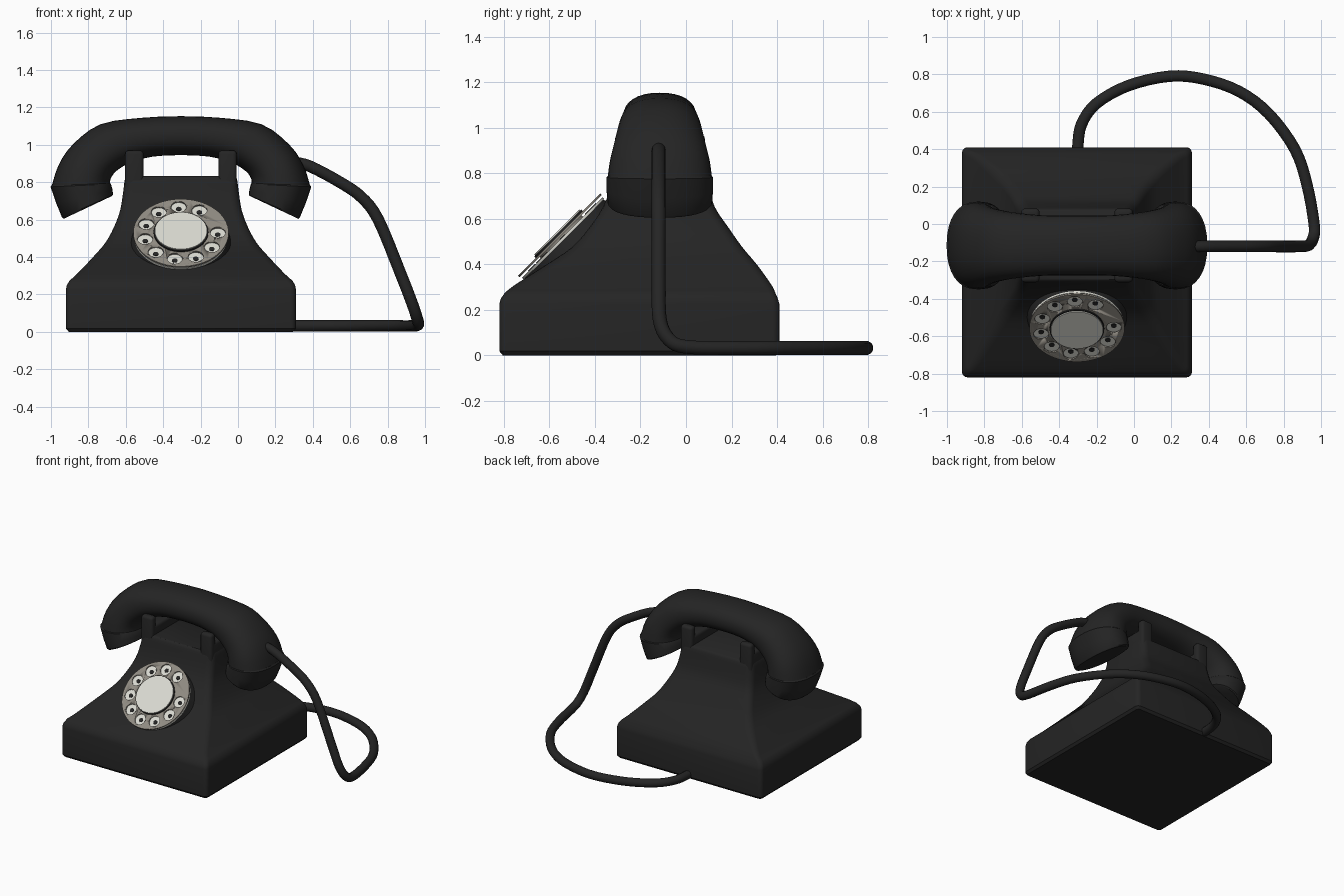
import bpy, bmesh, math
from mathutils import Vector, Matrix

if "Cube" in bpy.data.objects:
    bpy.data.objects.remove(bpy.data.objects["Cube"])

CX, CY = -0.305, -0.115          # centre of the phone in x, of the handset in y


def material(name, rgb):
    m = bpy.data.materials.new(name)
    m.diffuse_color = (*rgb, 1)
    m.use_nodes = True
    m.node_tree.nodes["Principled BSDF"].inputs["Base Color"].default_value = m.diffuse_color
    return m


BLACK = material("black_plastic", (0.018, 0.018, 0.018))
GREY = material("warm_grey_metal", (0.28, 0.26, 0.225))
LIGHT = material("off_white_card", (0.70, 0.70, 0.64))


def finish(name, bm, mat, angle=35):
    bmesh.ops.recalc_face_normals(bm, faces=bm.faces)
    me = bpy.data.meshes.new(name)
    bm.to_mesh(me)
    bm.free()
    me.materials.append(mat)
    ob = bpy.data.objects.new(name, me)
    bpy.context.collection.objects.link(ob)
    bpy.ops.object.select_all(action='DESELECT')
    ob.select_set(True)
    bpy.context.view_layer.objects.active = ob
    bpy.ops.object.shade_smooth_by_angle(angle=math.radians(angle))
    return ob


def loft(name, rings, mat, angle=35):
    bm = bmesh.new()
    vr = [[bm.verts.new(p) for p in r] for r in rings]
    n = len(rings[0])
    for a, b in zip(vr, vr[1:]):
        for i in range(n):
            j = (i + 1) % n
            bm.faces.new((a[i], a[j], b[j], b[i]))
    bm.faces.new(vr[0])
    bm.faces.new(vr[-1])
    return finish(name, bm, mat, angle)


def spline(pts, steps):
    """Catmull-Rom through tuples of any length."""
    out = []
    for k in range(len(pts) - 1):
        p = [pts[max(0, min(len(pts) - 1, k + d))] for d in (-1, 0, 1, 2)]
        for s in range(steps):
            t = s / steps
            out.append(tuple(
                0.5 * (2*b + (c - a)*t + (2*a - 5*b + 4*c - d)*t*t + (3*b - a - 3*c + d)*t**3)
                for a, b, c, d in zip(*p)))
    return out + [pts[-1]]


# Body: rounded rectangles (z, half width, front y, back y, corner radius)
def rounded_rect(z, hx, y0, y1, r):
    pts = []
    corners = ((CX + hx - r, y1 - r), (CX - hx + r, y1 - r),
               (CX - hx + r, y0 + r), (CX + hx - r, y0 + r))
    for q, (x, y) in enumerate(corners):
        for s in range(5):
            a = math.pi / 2 * (q + s / 4)
            pts.append((x + r * math.cos(a), y + r * math.sin(a), z))
    return pts


foot = [(0, 0.60, -0.805, 0.395, 0.02), (0.018, 0.615, -0.82, 0.41, 0.03),
        (0.225, 0.615, -0.82, 0.41, 0.03), (0.25, 0.61, -0.813, 0.403, 0.03)]
slope = [(0.275, 0.595, -0.795, 0.392, 0.03), (0.31, 0.555, -0.75, 0.375, 0.035),
         (0.40, 0.47, -0.61, 0.31, 0.045), (0.475, 0.405, -0.50, 0.247, 0.05),
         (0.56, 0.358, -0.425, 0.187, 0.05), (0.65, 0.325, -0.365, 0.127, 0.05),
         (0.74, 0.31, -0.33, 0.10, 0.05), (0.815, 0.30, -0.31, 0.083, 0.045),
         (0.832, 0.288, -0.297, 0.07, 0.035)]
loft("body", [rounded_rect(*s) for s in foot + spline(slope, 3)], BLACK)


# Cradle: saddles with a front and a back prong on each side
def block(name, x0, x1, y0, y1, z0, z1):
    bm = bmesh.new()
    bmesh.ops.create_cube(bm, size=1)
    for v in bm.verts:
        v.co = ((x0, x1)[v.co.x > 0], (y0, y1)[v.co.y > 0], (z0, z1)[v.co.z > 0])
    edges = [e for e in bm.edges if any(v.co.z > z1 - 1e-4 for v in e.verts)]
    bmesh.ops.bevel(bm, geom=edges, offset=0.02, segments=3, affect='EDGES', profile=0.5)
    finish(name, bm, BLACK)


for side, label in ((-1, "left"), (1, "right")):
    x0, x1 = sorted((CX + side * 0.20, CX + side * 0.298))
    block(label + "_saddle", x0, x1, -0.30, 0.075, 0.78, 0.90)
    block(label + "_front_prong", x0, x1, -0.312, -0.255, 0.76, 0.97)
    block(label + "_back_prong", x0, x1, 0.025, 0.083, 0.76, 0.97)


# Handset: (outer x, outer z, inner x, inner z, half depth) from the middle outwards
def section(side, ox, oz, ix, iz, hw, n=32):
    pts = []
    for k in range(n):
        a = 2 * math.pi * k / n
        c, s = math.cos(a), math.sin(a)
        c = math.copysign(abs(c) ** 0.88, c)
        s = math.copysign(abs(s) ** 0.88, s)
        pts.append((CX + side * ((ox + ix) / 2 + c * (ox - ix) / 2), CY + s * hw,
                    (oz + iz) / 2 + c * (oz - iz) / 2))
    return pts


half = [(0, 1.153, 0, 0.945, 0.16), (0.20, 1.145, 0.15, 0.937, 0.161),
        (0.43, 1.11, 0.27, 0.905, 0.178), (0.58, 1.0, 0.345, 0.86, 0.20),
        (0.655, 0.89, 0.375, 0.82, 0.219), (0.692, 0.775, 0.378, 0.79, 0.229)]
half = spline(half, 3)
loft("handset", [section(-1, *s) for s in half[:0:-1]] + [section(1, *s) for s in half], BLACK)
cap = [(0.690, 0.785, 0.378, 0.795, 0.226), (0.697, 0.775, 0.374, 0.79, 0.234),
       (0.668, 0.69, 0.366, 0.76, 0.234), (0.636, 0.612, 0.363, 0.732, 0.230),
       (0.628, 0.604, 0.369, 0.726, 0.223)]
for side, label in ((-1, "earpiece_cap"), (1, "mouthpiece_cap")):
    loft(label, [section(side, *s) for s in cap], BLACK)

# Dial, built in its own tilted frame
DIAL = Matrix.Translation((CX, -0.557, 0.53)) @ Matrix.Rotation(math.radians(45), 4, 'X')


def add_disc(bm, r, z0, z1, x=0, y=0, r0=None, n=64):
    m = DIAL @ Matrix.Translation((x, y, (z0 + z1) / 2))
    bmesh.ops.create_cone(bm, cap_ends=True, segments=n, radius1=r0 or r, radius2=r,
                          depth=z1 - z0, matrix=m)


def disc(name, mat, *args, **kw):
    bm = bmesh.new()
    add_disc(bm, *args, **kw)
    return finish(name, bm, mat)


holes = [(0.197 * math.cos(a), 0.197 * math.sin(a))
         for a in (math.radians(60 + 33.4 * k) for k in range(10))]

disc("dial_mount", BLACK, 0.245, -0.16, -0.028, r0=0.30)
disc("number_plate", LIGHT, 0.25, -0.03, -0.018)
disc("dial_spindle", GREY, 0.13, -0.02, 0.008)
wheel = disc("finger_wheel", GREY, 0.255, -0.010, 0.0)
bm = bmesh.new()
for x, y in holes:
    add_disc(bm, 0.041, -0.015, 0.01, x, y, n=24)
cutter = finish("hole_cutter", bm, BLACK)
cutter.hide_render = True
mod = wheel.modifiers.new("finger_holes", 'BOOLEAN')
mod.operation, mod.object, mod.solver = 'DIFFERENCE', cutter, 'EXACT'
bpy.context.view_layer.objects.active = wheel
bpy.ops.object.modifier_apply(modifier=mod.name)
bpy.data.objects.remove(cutter)

# Plain dark marker spots under the finger holes, and the centre card with its dark rim
bm = bmesh.new()
for x, y in holes:
    add_disc(bm, 0.015, -0.019, -0.015, x, y, n=16)
finish("marker_spots", bm, BLACK)
disc("card_rim", BLACK, 0.146, 0.0, 0.009)
disc("centre_card", LIGHT, 0.14, 0.008, 0.016)

# Cord: from the handset down to the floor and round to the back of the body
path = [(0.30, -0.12, 0.905), (0.385, -0.12, 0.885), (0.545, -0.12, 0.80), (0.66, -0.12, 0.72),
        (0.75, -0.12, 0.60), (0.866, -0.12, 0.32), (0.93, -0.115, 0.155), (0.958, -0.075, 0.07),
        (0.963, 0.0, 0.037), (0.925, 0.21, 0.032), (0.86, 0.40, 0.032), (0.72, 0.59, 0.032),
        (0.56, 0.71, 0.032), (0.37, 0.775, 0.032), (0.19, 0.79, 0.032), (-0.03, 0.74, 0.032),
        (-0.20, 0.645, 0.032), (-0.28, 0.535, 0.032), (-0.30, 0.42, 0.032), (-0.30, 0.33, 0.032)]
pts = [Vector(p) for p in spline(path, 4)]
rings, side = [], Vector((0, 1, 0))
for i, p in enumerate(pts):
    t = (pts[min(i + 1, len(pts) - 1)] - pts[max(i - 1, 0)]).normalized()
    side = (side - t * side.dot(t)).normalized()
    up = t.cross(side)
    rings.append([p + 0.031 * (side * math.cos(a) + up * math.sin(a))
                  for a in (2 * math.pi * k / 12 for k in range(12))])
loft("cord", rings, BLACK, 60)
